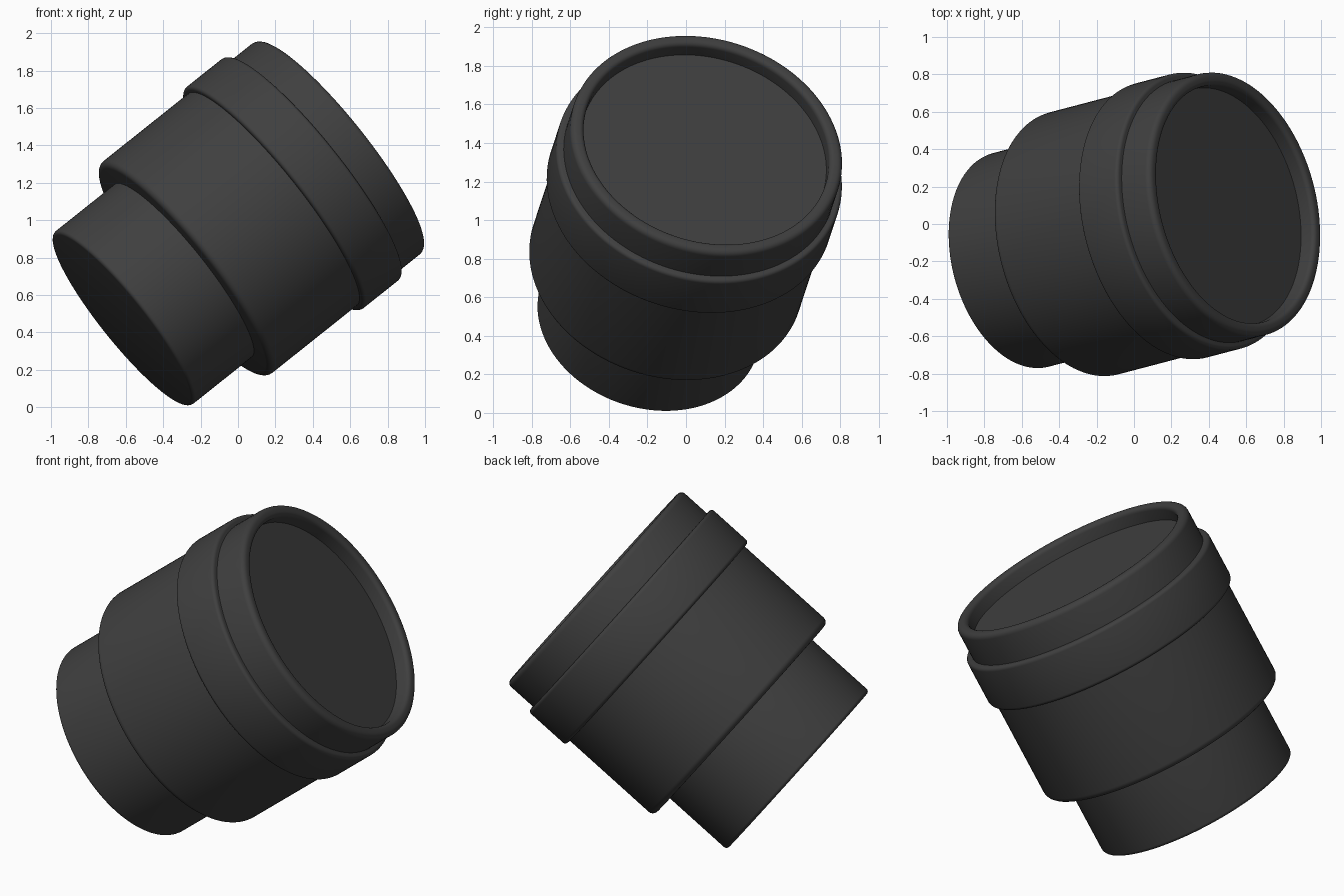
import bpy, bmesh, math
from mathutils import Vector

cube = bpy.data.objects.get("Cube")
if cube:
    bpy.data.objects.remove(cube, do_unlink=True)

SIDES = 128
BASE = Vector((-0.62, -0.196, 0.47))
AXIS = Vector((0.766, 0.201, 0.61)).normalized()
TILT = AXIS.to_track_quat('Z', 'Y')


def make_material(name, rgb):
    mat = bpy.data.materials.new(name)
    mat.use_nodes = True
    mat.diffuse_color = (*rgb, 1)
    bsdf = mat.node_tree.nodes["Principled BSDF"]
    bsdf.inputs["Base Color"].default_value = (*rgb, 1)
    bsdf.inputs["Roughness"].default_value = 0.6
    return mat


def rounded(corners, steps=5):
    """Replace each (radius, height, rounding) corner by a small arc."""
    out = []
    for i, (r, h, size) in enumerate(corners):
        p = Vector((r, h))
        if size == 0:
            out.append(p)
            continue
        before = Vector(corners[i - 1][:2])
        after = Vector(corners[i + 1][:2])
        a = (before - p).normalized() * size
        b = (after - p).normalized() * size
        for k in range(steps + 1):
            t = k / steps * math.pi / 2
            out.append(p + a * (1 - math.sin(t)) + b * (1 - math.cos(t)))
    return out


def lathe(name, corners, mat):
    """Spin a profile round the tilted axis of the barrel."""
    bm = bmesh.new()
    verts = [bm.verts.new((p.x, 0, p.y)) for p in rounded(corners)]
    edges = [bm.edges.new(pair) for pair in zip(verts, verts[1:])]
    bmesh.ops.spin(bm, geom=verts + edges, axis=(0, 0, 1), cent=(0, 0, 0),
                   angle=math.tau, steps=SIDES, use_duplicate=False)
    bmesh.ops.remove_doubles(bm, verts=bm.verts, dist=0.0005)
    bmesh.ops.recalc_face_normals(bm, faces=bm.faces)
    mesh = bpy.data.meshes.new(name)
    bm.to_mesh(mesh)
    bm.free()
    mesh.materials.append(mat)
    obj = bpy.data.objects.new(name, mesh)
    obj.location = BASE
    obj.rotation_mode = 'QUATERNION'
    obj.rotation_quaternion = TILT
    bpy.context.collection.objects.link(obj)
    bpy.ops.object.select_all(action='DESELECT')
    obj.select_set(True)
    bpy.context.view_layer.objects.active = obj
    bpy.ops.object.shade_smooth_by_angle(angle=math.radians(35))
    return obj


def drum(name, radius, low, high, low_round, high_round, mat):
    return lathe(name, [(0, low, 0), (radius, low, low_round),
                        (radius, high, high_round), (0, high, 0)], mat)


dark = make_material("dark grey", (0.05, 0.05, 0.05))

# Stepped barrel, from the narrow rear to the wide front
drum("rear_mount", 0.59, 0, 0.45, 0.02, 0, dark)
drum("main_barrel", 0.724, 0.426, 1.1, 0.035, 0, dark)
drum("grip_ring", 0.757, 1.05, 1.327, 0.02, 0.02, dark)

# Front rim with a rounded lip round the recessed disc
lathe("front_rim", [(0, 1.3, 0), (0.72, 1.3, 0), (0.72, 1.52, 0.03),
                    (0.65, 1.52, 0.025), (0.65, 1.42, 0)], dark)
lathe("front_disc", [(0, 1.43, 0), (0.652, 1.43, 0)], dark)
